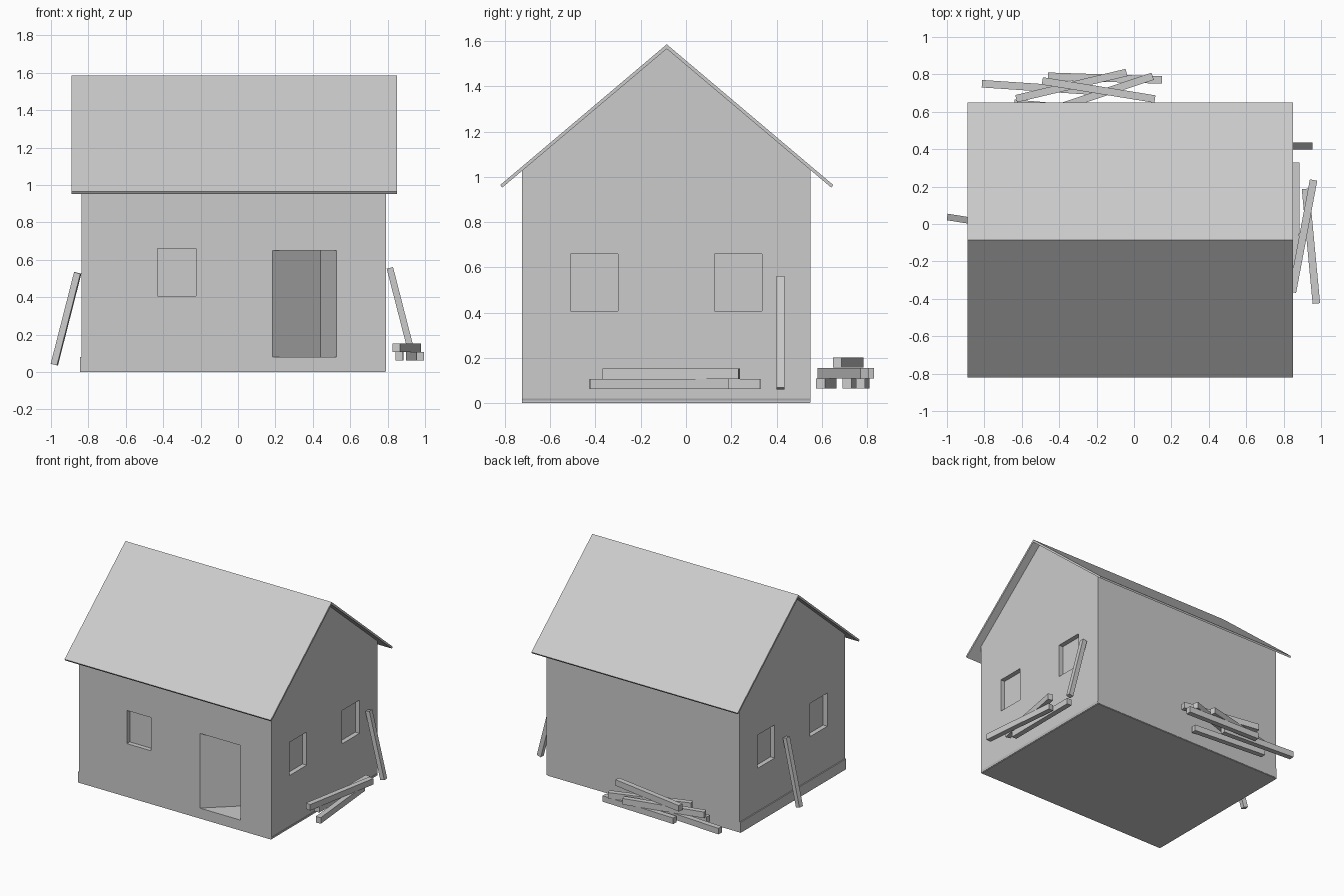
import bpy, bmesh
from mathutils import Vector

if "Cube" in bpy.data.objects:
    bpy.data.objects.remove(bpy.data.objects["Cube"])

def make_object(name, bm):
    bmesh.ops.recalc_face_normals(bm, faces=bm.faces)
    mesh = bpy.data.meshes.new(name)
    bm.to_mesh(mesh)
    bm.free()
    ob = bpy.data.objects.new(name, mesh)
    bpy.context.collection.objects.link(ob)
    return ob

def prism(bm, profile, sweep):
    """Extrude a closed 3D profile along a sweep vector."""
    face = bm.faces.new([bm.verts.new(p) for p in profile])
    ext = bmesh.ops.extrude_face_region(bm, geom=[face])
    verts = [g for g in ext['geom'] if isinstance(g, bmesh.types.BMVert)]
    bmesh.ops.translate(bm, verts=verts, vec=Vector(sweep))

def box(bm, lo, hi):
    x0, y0, z0 = lo
    x1, y1, z1 = hi
    prism(bm, [(x0, y0, z0), (x1, y0, z0), (x1, y1, z0), (x0, y1, z0)], (0, 0, z1 - z0))

def plank(name, a, b, width=0.04, height=0.046):
    """Square timber between two end centres."""
    a, b = Vector(a), Vector(b)
    bm = bmesh.new()
    w, h, l = width / 2, height / 2, (b - a).length / 2
    box(bm, (-w, -l, -h), (w, l, h))
    ob = make_object(name, bm)
    ob.rotation_mode = 'QUATERNION'
    ob.rotation_quaternion = (b - a).to_track_quat('Y', 'Z')
    ob.location = (a + b) / 2
    return ob

X0, X1, Y0, Y1, RIDGE = -0.836, 0.79, -0.725, 0.55, -0.085
DEPTH = 0.035

# Walls with gables
bm = bmesh.new()
prism(bm, [(X0, Y0, 0.004), (X0, Y1, 0.004), (X0, Y1, 1.038),
           (X0, RIDGE, 1.575), (X0, Y0, 1.038)], (X1 - X0, 0, 0))
walls = make_object("walls", bm)

# Window recesses and the wedge left by the inward-swung door
bm = bmesh.new()
box(bm, (-0.43, Y0 - 0.1, 0.407), (-0.225, Y0 + DEPTH, 0.66))
for y0, y1 in ((-0.51, -0.30), (0.125, 0.335)):
    box(bm, (X1 - DEPTH, y0, 0.407), (X1 + 0.1, y1, 0.66))
    box(bm, (X0 - 0.1, y0, 0.407), (X0 + DEPTH, y1, 0.66))
prism(bm, [(0.185, Y0 - 0.1, 0.08), (0.527, Y0 - 0.1, 0.08), (0.527, Y0, 0.08),
           (0.44, -0.497, 0.08), (0.185, Y0, 0.08)], (0, 0, 0.57))
cutter = make_object("opening_cutter", bm)
cutter.hide_render = True
mod = walls.modifiers.new("openings", 'BOOLEAN')
mod.object = cutter
mod.operation = 'DIFFERENCE'
mod.solver = 'EXACT'
bpy.context.view_layer.objects.active = walls
bpy.ops.object.modifier_apply(modifier=mod.name)
bpy.data.objects.remove(cutter)

# Roof sheets
bm = bmesh.new()
RX = -0.89
prism(bm, [(RX, -0.82, 0.964), (RX, RIDGE, 1.585), (RX, 0.65, 0.964),
           (RX, 0.642, 0.952), (RX, RIDGE, 1.565), (RX, -0.812, 0.952)], (1.74, 0, 0))
make_object("roof", bm)

# Slightly tilted base slab
bm = bmesh.new()
prism(bm, [(-0.845, -0.724, 0), (0.785, -0.724, 0), (0.793, -0.724, 0.02),
           (-0.845, -0.724, 0.08)], (0, 1.271, 0))
make_object("base_slab", bm)

# Planks leaning on the side walls
plank("leaning_plank_left", (-0.982, 0.035, 0.04), (-0.857, 0.015, 0.53), 0.035, 0.035)
plank("leaning_plank_right", (0.938, 0.417, 0.065), (0.812, 0.417, 0.557), 0.035, 0.035)

# Planks piled beside the right wall and behind the house: (x, y, x, y, z)
piles = {
    "side_plank": [(0.847, -0.365, 0.96, 0.235, 0.13),
                   (0.975, -0.425, 0.917, 0.188, 0.085),
                   (0.862, -0.28, 0.866, 0.328, 0.085)],
    "back_plank": [(-0.813, 0.75, -0.215, 0.71, 0.087),
                   (-0.46, 0.79, 0.15, 0.77, 0.087),
                   (-0.64, 0.645, -0.045, 0.595, 0.087),
                   (-0.63, 0.67, -0.04, 0.81, 0.133),
                   (-0.47, 0.60, 0.10, 0.79, 0.133),
                   (-0.49, 0.765, 0.112, 0.668, 0.18)],
}
for name, rows in piles.items():
    for i, (ax, ay, bx, by, z) in enumerate(rows, 1):
        plank(f"{name}_{i}", (ax, ay, z), (bx, by, z))
